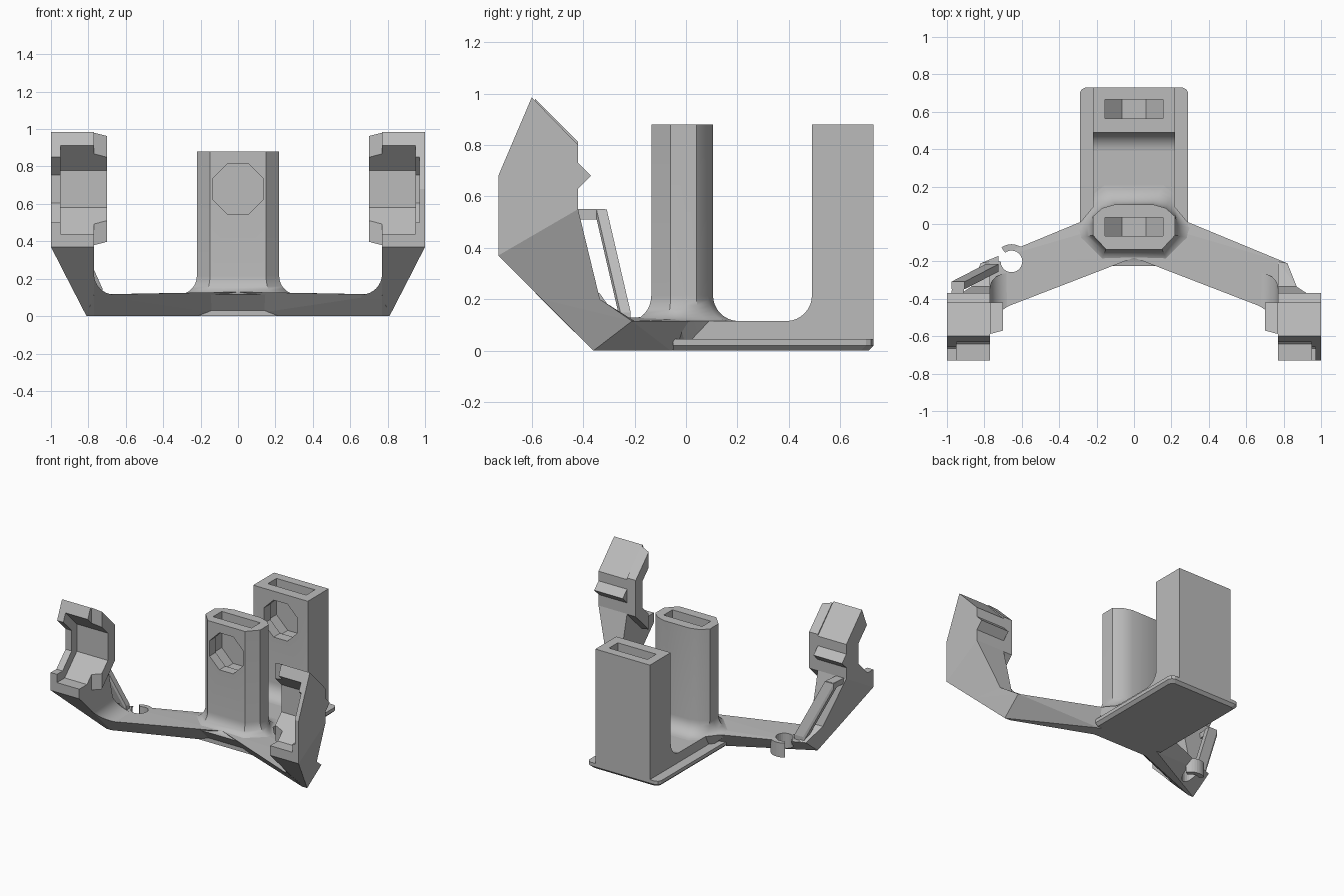
import bpy, bmesh, math
from mathutils import Vector

old = bpy.data.objects.get("Cube")
if old:
    bpy.data.objects.remove(old, do_unlink=True)

grey = bpy.data.materials.new("plastic_grey")
grey.use_nodes = True
colour = (0.5, 0.5, 0.5, 1)
grey.diffuse_color = colour
grey.node_tree.nodes["Principled BSDF"].inputs["Base Color"].default_value = colour


def finish(name, bm):
    bmesh.ops.recalc_face_normals(bm, faces=bm.faces)
    mesh = bpy.data.meshes.new(name)
    bm.to_mesh(mesh)
    bm.free()
    obj = bpy.data.objects.new(name, mesh)
    bpy.context.collection.objects.link(obj)
    mesh.materials.append(grey)
    return obj


def hull(name, points):
    bm = bmesh.new()
    verts = [bm.verts.new(p) for p in points]
    res = bmesh.ops.convex_hull(bm, input=verts)
    junk = set(res["geom_interior"]) | set(res["geom_unused"])
    bmesh.ops.delete(bm, geom=[g for g in junk if isinstance(g, bmesh.types.BMVert)], context="VERTS")
    bmesh.ops.dissolve_limit(bm, angle_limit=0.01, verts=bm.verts, edges=bm.edges)
    return finish(name, bm)


def loft(name, rings):
    bm = bmesh.new()
    vr = [[bm.verts.new(p) for p in ring] for ring in rings]
    n = len(vr[0])
    for a, b in zip(vr, vr[1:]):
        for i in range(n):
            j = (i + 1) % n
            bm.faces.new((a[i], a[j], b[j], b[i]))
    bm.faces.new(vr[0])
    bm.faces.new(vr[-1])
    return finish(name, bm)


def prism_x(name, profile, x0, x1):
    return loft(name, [[(x, y, z) for y, z in profile] for x in (x0, x1)])


def prism_y(name, profile, y0, y1):
    return loft(name, [[(x, y, z) for x, z in profile] for y in (y0, y1)])


def box(name, x0, x1, y0, y1, z0, z1):
    return prism_y(name, [(x0, z0), (x1, z0), (x1, z1), (x0, z1)], y0, y1)


def octagon(cu, cv, apothem):
    r = apothem / math.cos(math.pi / 8)
    return [(cu + r * math.cos((i + 0.5) * math.pi / 4),
             cv + r * math.sin((i + 0.5) * math.pi / 4)) for i in range(8)]


def activate(obj):
    bpy.ops.object.select_all(action="DESELECT")
    obj.select_set(True)
    bpy.context.view_layer.objects.active = obj


def cut(obj, *cutters):
    for c in cutters:
        mod = obj.modifiers.new("cut", "BOOLEAN")
        mod.operation, mod.object, mod.solver = "DIFFERENCE", c, "EXACT"
        activate(obj)
        bpy.ops.object.modifier_apply(modifier=mod.name)
        bpy.data.objects.remove(c, do_unlink=True)


def smooth(obj):
    activate(obj)
    bpy.ops.object.shade_smooth_by_angle(angle=math.radians(32))


FLOOR, TOP, AXIS_Z, AXIS_Y = 0.115, 0.88, 0.68, -0.74
ARC = [i * math.pi / 16 for i in range(9)]


def nut_pocket(tower, y_front, y0, y1):
    # front bolt hole and a nut slot open at the top
    slot = [(-0.155, 1), (-0.155, 0.616), (-0.064, 0.525), (0.064, 0.525), (0.155, 0.616), (0.155, 1)]
    cut(tower, prism_y("slot_cutter", slot, y0, y1),
        prism_y("hole_cutter", octagon(0, AXIS_Z, 0.135), y_front, y0 + 0.02))


# Base plate and floor
rim = [(0.29, -0.05), (0.29, 0.70), (0.28, 0.72), (0.26, 0.73)]
rim = rim + [(-x, y) for x, y in reversed(rim)]
loft("base_plate", [[(x * k, y - (0.02 if y > 0.5 and z == 0 else 0), z) for x, y in rim]
                    for z, k in ((0, 0.93), (0.02, 1), (0.045, 1))])
box("base_floor", -0.22, 0.22, -0.05, 0.72, 0.01, FLOOR)
hull("front_wedge", [(-0.22, -0.145, 0), (0.22, -0.145, 0), (0, -0.145, 0.09),
                     (-0.25, 0, 0), (0.25, 0, 0), (0, 0, 0.09)])

# Rear tower with curved foot
side = [(0.73, 0.02), (0.73, TOP), (0.49, TOP)]
side += [(0.39 + 0.1 * math.cos(a), FLOOR + 0.1 - 0.1 * math.sin(a)) for a in ARC]
side += [(0.39, 0.02)]
rear = prism_x("rear_tower", side, -0.22, 0.22)
nut_pocket(rear, 0.4, 0.565, 0.665)
smooth(rear)

# Centre post: section points with the direction each spreads at the foot
half = [((0.15, -0.135), (0.4, -0.9)), ((0.22, -0.06), (1, -0.2)), ((0.22, 0.0), (1, -0.3)),
        ((0.22, 0.04), (0, 0.5)), ((0.17, 0.085), (0.4, 0.8)), ((0.1, 0.105), (0.6, 1))]


def post_ring(spread, z):
    pts = []
    for (x, y), (dx, dy) in half:
        px, py = x + dx * spread, y + dy * spread
        pts.append((px, max(py, -0.18 - 0.386 * px + z - FLOOR if z < 0.13 else py, -0.24), z))
    return pts + [(-x, y, z) for x, y, z in reversed(pts)]


post = loft("centre_post", [post_ring(0, 0.02)] +
            [post_ring(0.1 * (1 - math.sin(a)), FLOOR + 0.1 * (1 - math.cos(a))) for a in ARC] +
            [post_ring(0, TOP)])
nut_pocket(post, -0.3, -0.065, 0.035)
smooth(post)

for s, tag in ((1, "left"), (-1, "right")):
    def at(points):
        return [(s * x, y, z) for x, y, z in points]

    # Arm with a narrow underside
    arm = hull(tag + "_arm", at([
        (0, -0.18, 0.13), (0.77, -0.477, FLOOR), (0.82, -0.21, FLOOR), (0.29, 0, FLOOR), (0.24, 0.03, FLOOR),
        (0, 0.03, 0.125), (0.81, -0.36, 0), (0.77, -0.36, 0), (0, -0.06, 0), (0.25, -0.06, 0), (0, 0.03, 0)]))
    if s < 0:
        ring = [(-0.655 + 0.058 * math.cos(i * math.pi / 12), -0.2 + 0.058 * math.sin(i * math.pi / 12))
                for i in range(24)]
        cut(arm, loft("clip_cutter", [[(x, y, z) for x, y in ring] for z in (-0.1, 0.3)]),
            box("gap_cutter", -0.725, -0.66, -0.2, -0.1, -0.1, 0.3))

    # Curved inner corner between arm and clamp
    rings = []
    for a in ARC:
        x, z = 0.66 + 0.11 * math.sin(a), FLOOR + 0.11 * (1 - math.cos(a))
        front, back = -0.065 - 0.386 * x - z, -0.26 - 0.7 * (z - FLOOR)
        rings.append(at([(x, front, z), (x, back, z), (x, back, 0.09), (x, -0.065 - 0.386 * x - 0.09, 0.09)]))
    smooth(loft(tag + "_arm_corner", rings))

    # Clamp support, leaning outward
    waist = [(0.77, -0.56, 0.2), (0.913, -0.56, 0.2), (0.87, -0.335, 0.2), (0.77, -0.335, 0.2)]
    hull(tag + "_support_upper", at(waist + [(x, y, z) for x in (0.77, 1)
                                             for y, z in ((-0.73, 0.37), (-0.42, 0.55))]))
    hull(tag + "_support_lower", at(waist + [(0.82, -0.21, FLOOR), (0.77, -0.2, FLOOR),
                                             (0.81, -0.36, 0), (0.77, -0.36, 0)]))

    # Open octagonal clamp; the left one keeps a closed outer cap
    outline = [(-0.73, 0.37), (-0.73, 0.68), (-0.6, 0.985), (-0.42, 0.8), (-0.42, 0.55)]
    clamp = prism_x(tag + "_clamp", outline, s * 0.77, s)
    cut(clamp, prism_x("bore_cutter", octagon(AXIS_Y, AXIS_Z, 0.24), s * 0.6, s * 0.95),
        prism_x("rim_cutter", octagon(AXIS_Y, AXIS_Z, 0.18), s * 0.9, s * (0.97 if s > 0 else 1.1)))

    # Inner lip, a cropped octagonal ring
    big, small = octagon(AXIS_Y, AXIS_Z, 0.32), octagon(AXIS_Y, AXIS_Z, 0.24)

    def lip_ring(x, y):
        d = y - AXIS_Y
        o, i = 0.32 * math.sqrt(2) - d, 0.24 * math.sqrt(2) - d
        return [(s * x, py, AXIS_Z + pz) for py, pz in (
            (y, o), (-0.42, 0.1325), (-0.42, -0.1325), (y, -o),
            (y, -i), (-0.5, -0.0994), (-0.5, 0.0994), (y, i))]
    loft(tag + "_clamp_lip", [lip_ring(0.70, -0.57), lip_ring(0.77, -0.588)])

    # Ridge on the back of the clamp
    prism_x(tag + "_clamp_ridge", [(-0.43, 0.74), (-0.37, 0.68), (-0.43, 0.62)], s * 0.77, s)

# Cable clip finger beside the right arm
loft("clip_finger", [[(-0.655 + r * math.cos(a), -0.2 + r * math.sin(a), z)
                      for r, z in ((0.058, 0.01), (0.092, 0.01), (0.092, FLOOR), (0.058, FLOOR))]
                     for a in [math.radians(30 + 12 * i) for i in range(9)]])


# Strap loop behind the right clamp
def bar(name, a, b, size):
    pts = []
    for p in (a, b):
        pts += [Vector(p) + Vector((i * size[0], j * size[1], k * size[2]))
                for i in (-1, 1) for j in (-1, 1) for k in (-1, 1)]
    hull(name, pts)


bar("loop_top", (-0.95, -0.43, 0.53), (-0.94, -0.335, 0.53), (0.03, 0.02, 0.02))
bar("loop_strap", (-0.94, -0.328, 0.53), (-0.76, -0.235, 0.13), (0.035, 0.02, 0.018))
